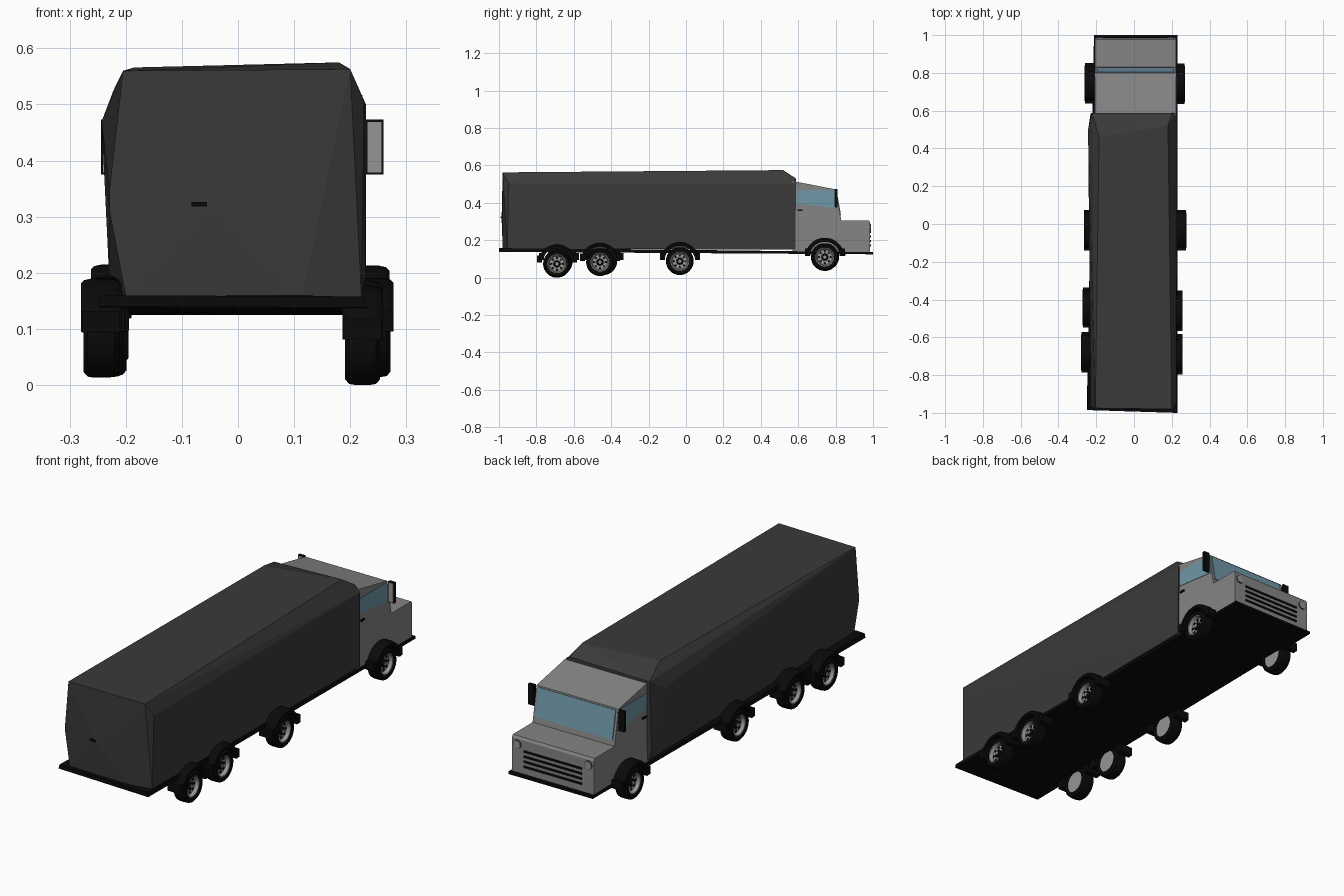
import bpy, bmesh, math
from mathutils import Vector

if "Cube" in bpy.data.objects:
    bpy.data.objects.remove(bpy.data.objects["Cube"])


def material(name, r, g, b):
    m = bpy.data.materials.new(name)
    m.diffuse_color = (r, g, b, 1)
    m.use_nodes = True
    m.node_tree.nodes["Principled BSDF"].inputs["Base Color"].default_value = m.diffuse_color
    return m


BLACK = material("black", .003, .003, .003)
DARK = material("dark grey", .042, .042, .042)
GREY = material("cab grey", .235, .235, .235)
GLASS = material("window blue", .16, .31, .39)
RIM = material("rim grey", .30, .30, .30)


def finish(name, bm, mat, smooth=False):
    bmesh.ops.recalc_face_normals(bm, faces=bm.faces)
    me = bpy.data.meshes.new(name)
    bm.to_mesh(me)
    bm.free()
    me.materials.append(mat)
    ob = bpy.data.objects.new(name, me)
    bpy.context.collection.objects.link(ob)
    if smooth:
        bpy.ops.object.select_all(action='DESELECT')
        ob.select_set(True)
        bpy.context.view_layer.objects.active = ob
        bpy.ops.object.shade_smooth_by_angle(angle=math.radians(35))
    return ob


def hull(name, pts, mat):
    bm = bmesh.new()
    for p in pts:
        bm.verts.new(p)
    res = bmesh.ops.convex_hull(bm, input=bm.verts[:])
    loose = [v for v in bm.verts if not v.link_faces]
    bmesh.ops.delete(bm, geom=loose, context='VERTS')
    return finish(name, bm, mat)


def prism(name, pts, off, mat):
    """Flat outline extruded by the vector off."""
    bm = bmesh.new()
    off = Vector(off)
    a = [bm.verts.new(p) for p in pts]
    b = [bm.verts.new(Vector(p) + off) for p in pts]
    bm.faces.new(a)
    bm.faces.new(b[::-1])
    for i in range(len(a)):
        j = (i + 1) % len(a)
        bm.faces.new((a[i], a[j], b[j], b[i]))
    return finish(name, bm, mat)


def block(name, lo, hi, mat):
    x, y, z = lo
    X, Y, Z = hi
    return prism(name, [(x, y, z), (X, y, z), (X, Y, z), (x, Y, z)], (0, 0, Z - z), mat)


def lathe(name, prof, centre, s, mat, a0=0, a1=360, n=32):
    """Closed (radius, x) profile turned about the x axis; s flips the outside."""
    bm = bmesh.new()
    full = a1 - a0 == 360
    rings = []
    for i in range(n if full else n + 1):
        a = math.radians(a0 + (a1 - a0) * i / n)
        rings.append([bm.verts.new((centre[0] + s * x, centre[1] + r * math.cos(a),
                                    centre[2] + r * math.sin(a))) for r, x in prof])
    for i in range(n):
        p, q = rings[i], rings[(i + 1) % len(rings)]
        for k in range(len(prof)):
            m = (k + 1) % len(prof)
            bm.faces.new((p[k], p[m], q[m], q[k]))
    if not full:
        bm.faces.new(rings[0])
        bm.faces.new(rings[-1])
    bmesh.ops.remove_doubles(bm, verts=bm.verts[:], dist=1e-5)
    return finish(name, bm, mat, True)


# cargo box: uneven faceted shell
hull("cargo_box", [
    (-.205, -.975, .56), (.2, -.98, .563), (-.229, -.965, .35), (-.229, -.965, .31),
    (-.2, -.972, .158), (.22, -.955, .155), (.225, -.95, .505), (.115, -.98, .52),
    (.115, -.98, .16), (-.05, -.986, .315),
    (-.185, .46, .566), (.18, .52, .575), (-.222, .588, .525), (.2, .588, .53),
    (-.243, .5, .47), (-.23, .585, .2), (-.215, .585, .15), (.228, .588, .5),
    (.228, .585, .15)], DARK)
block("rear_handle", (-.083, -.991, .318), (-.055, -.97, .326), BLACK)

# chassis plate, wider at the rear
hull("chassis_plate", [
    (-.25, -.985, .14), (.23, -1, .138), (-.245, -.985, .16), (.226, -1, .158),
    (-.212, 1, .125), (.23, 1, .125), (-.212, 1, .137), (.23, 1, .137)], BLACK)

# cab
XL, XR = -.207, .222
cab = [(.57, .13), (.57, .517), (.8, .472), (.83, .307), (.978, .307), (.985, .295), (.985, .13)]
prism("cab", [(XL, y, z) for y, z in cab], (XR - XL, 0, 0), GREY)

# windshield plate lying on the sloping front of the cab
top, bot = Vector((0, .8, .472)), Vector((0, .83, .307))
t, b = top.lerp(bot, .04), top.lerp(bot, .84)
prism("windshield", [(XL + .012, t.y, t.z), (XR - .012, t.y, t.z),
                     (XR - .012, b.y, b.z), (XL + .012, b.y, b.z)], (0, .004, .001), GLASS)

# side windows, door handles and mirrors
for s, x, side in ((1, XR, "right"), (-1, XL, "left")):
    prism("side_window_" + side, [(x, .59, .397), (x, .59, .468), (x, .797, .468), (x, .813, .37)],
          (s * .002, 0, 0), GLASS)
    block("door_handle_" + side, (min(x, x + s * .006), .597, .356),
          (max(x, x + s * .006), .623, .365), BLACK)
    m = sorted((x + s * .006, x + s * .037))
    block("mirror_" + side, (m[0], .797, .375), (m[1], .81, .473), BLACK)
    block("mirror_glass_" + side, (m[0] + .003, .795, .379), (m[1] - .003, .798, .469), RIM)
    for z in (.41, .455):
        arm = sorted((x, x + s * .01))
        block("mirror_arm_" + side, (arm[0], .8, z - .003), (arm[1], .807, z + .003), BLACK)
    # headlight with a thin dark surround
    hx = .0075 + s * .186
    for nm, r, d, mat in (("headlight_surround_", .021, .002, DARK), ("headlight_", .018, .004, RIM)):
        prism(nm + side, [(hx + r * math.cos(k * math.pi / 10), .985, .27 + r * math.sin(k * math.pi / 10))
                          for k in range(20)], (0, d, 0), mat)

# grille slots
for k in range(4):
    z = .168 + k * .024
    block("grille_slot", (-.145, .98, z), (.16, .988, z + .01), BLACK)

# wheels: side, outer x of fender, y, z
wheels = [(1, .27, .742, .11), (1, .277, -.033, .088), (1, .258, -.46, .083), (1, .258, -.69, .074),
          (-1, .262, .745, .112), (-1, .266, -.033, .09), (-1, .272, -.442, .088), (-1, .28, -.68, .087)]
tire = [(.05, -.03), (.064, -.031), (.072, -.024), (.074, -.012), (.074, .012),
        (.072, .024), (.064, .031), (.05, .03)]
rim = [(0, -.027), (.05, -.027), (.05, .025), (.046, .024), (.04, .008), (0, .006)]
hub = [(0, 0), (.019, 0), (.019, .012), (.012, .018), (0, .018)]
cap = [(0, .012), (.009, .012), (.009, .021), (0, .021)]
fender = [(.082, -.036), (.094, -.036), (.1, -.03), (.103, -.016), (.103, .016),
          (.1, .03), (.094, .036), (.082, .036)]
for s, outer, y, z in wheels:
    c = (s * (outer - .036), y, z)
    lathe("tire", tire, c, s, BLACK)
    lathe("rim", rim, c, s, RIM)
    lathe("hub", hub, c, s, BLACK, n=16)
    lathe("hub_cap", cap, c, s, RIM, n=12)
    lathe("fender", fender, c, s, BLACK, 5, 175, 20)
    # flared feet of the fender
    for e in (-1, 1):
        ye = sorted((y + e * .08, y + e * .107))
        block("fender_foot", (c[0] - .034, ye[0], z + .007), (c[0] + .034, ye[1], z + .045), BLACK)
    # dark openings in the rim
    for k in range(8):
        a = k * math.pi / 4
        u, v = Vector((0, math.cos(a), math.sin(a))), Vector((0, -math.sin(a), math.cos(a)))
        p = Vector(c) + Vector((s * .006, 0, 0)) + u * .031
        prism("rim_opening", [p - u * .006 - v * .004, p + u * .006 - v * .006,
                              p + u * .006 + v * .006, p - u * .006 + v * .004], (s * .004, 0, 0), BLACK)
